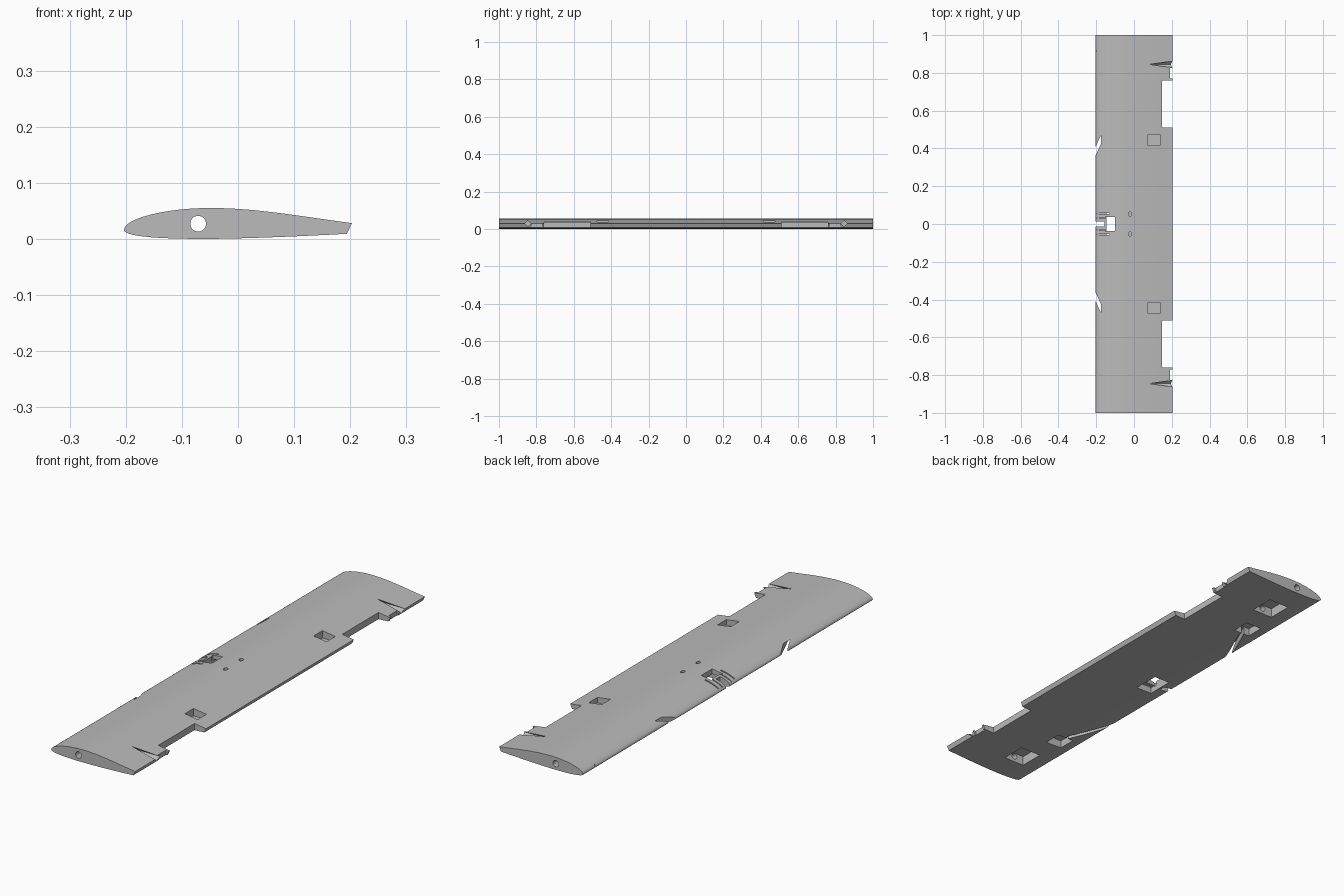
import bpy, bmesh, math
from mathutils import Vector, Matrix
from mathutils.geometry import interpolate_bezier

cube = bpy.data.objects.get("Cube")
if cube:
    bpy.data.objects.remove(cube, do_unlink=True)

grey = bpy.data.materials.new("light_grey")
grey.use_nodes = True
grey.diffuse_color = (0.5, 0.5, 0.5, 1)
grey.node_tree.nodes["Principled BSDF"].inputs["Base Color"].default_value = (0.5, 0.5, 0.5, 1)


def new_object(name, bm):
    bmesh.ops.recalc_face_normals(bm, faces=bm.faces)
    mesh = bpy.data.meshes.new(name)
    bm.to_mesh(mesh)
    bm.free()
    mesh.materials.append(grey)
    obj = bpy.data.objects.new(name, mesh)
    bpy.context.collection.objects.link(obj)
    return obj


def prism(name, points, offset):
    """Extrude a closed outline of 3D points along an offset."""
    bm = bmesh.new()
    face = bm.faces.new([bm.verts.new(p) for p in points])
    out = bmesh.ops.extrude_face_region(bm, geom=[face])
    moved = [v for v in out["geom"] if isinstance(v, bmesh.types.BMVert)]
    bmesh.ops.translate(bm, verts=moved, vec=offset)
    return new_object(name, bm)


def box(name, x0, x1, y0, y1, z0, z1):
    outline = [(x0, y0, z0), (x1, y0, z0), (x1, y1, z0), (x0, y1, z0)]
    return prism(name, outline, (0, 0, z1 - z0))


def rod(name, centre, radius, length, axis, sides=32):
    bm = bmesh.new()
    turn = Vector((0, 0, 1)).rotation_difference(Vector(axis)).to_matrix().to_4x4()
    bmesh.ops.create_cone(bm, cap_ends=True, segments=sides, radius1=radius, radius2=radius,
                          depth=length, matrix=Matrix.Translation(centre) @ turn)
    return new_object(name, bm)


# Wing panel: aerofoil section swept along the span
sections = [
    [(-.203, .016), (-.203, .036), (-.13, .055), (-.05, .055)],
    [(-.05, .055), (.03, .055), (.1, .042), (.203, .028)],
    [(.194, .009), (.1, .004), (0, 0), (-.06, 0)],
    [(-.06, 0), (-.13, 0), (-.203, .003), (-.203, .016)],
]
outline = []
for a, b, c, d in sections:
    for p in interpolate_bezier(*[Vector((q[0], -1, q[1])) for q in (a, b, c, d)], 20):
        if not outline or (p - outline[-1]).length > 1e-5:
            outline.append(p)
outline.pop()
wing = prism("wing_panel", outline, (0, 2, 0))

# Spar tube bore and leading-edge pin hole
cutters = [
    rod("spar_bore", (-.071, 0, .027), .014, 2.2, (0, 1, 0)),
    rod("pin_hole", (-.2, .915, .02), .004, .02, (1, 0, 0), 12),
]

# Central mount: through window, front slot and underside recess
cutters += [
    box("mount_window", -.145, -.1, -.038, .038, -.1, .1),
    box("mount_slot", -.25, -.155, -.014, .014, -.1, .1),
    box("mount_recess", -.145, -.066, -.06, .06, -.1, .03),
]

for s in (-1, 1):
    def span_box(name, x0, x1, y0, y1, z0, z1):
        lo, hi = sorted((s * y0, s * y1))
        return box(name, x0, x1, lo, hi, z0, z1)

    cutters += [
        # Trailing-edge cut-outs
        span_box("flap_notch", .147, .3, .51, .76, -.1, .1),
        span_box("hinge_notch", .19, .3, .77, .825, -.1, .1),
        # Square bay open at the top
        span_box("top_bay", .075, .138, .415, .475, .014, .1),
        # Underside bays
        span_box("outer_bay", -.12, -.02, .77, .88, -.1, .042),
        span_box("inner_bay", -.15, -.07, .585, .665, -.1, .036),
        # Thin grooves beside the central mount
        span_box("mount_groove", -.195, -.13, .052, .058, .025, .1),
        span_box("mount_groove_inner", -.198, -.15, .028, .033, .025, .1),
        span_box("mount_groove_end", -.15, -.144, .028, .04, .025, .1),
        # Screw holes
        rod("screw_hole", (-.022, s * .053, .05), .012, .05, (0, 0, 1), 16),
        # Diamond pushrod channel
        rod("pushrod_channel", (.1, s * .845, .028), .017, .25, (1, 0, 0), 4),
        # Slanted slot from the inner bay out through the leading edge
        prism("slanted_slot",
              [(-.235, s * .294, -.1), (-.235, s * .34, -.1),
               (-.11, s * .61, -.1), (-.11, s * .564, -.1)], (0, 0, .137)),
    ]
    for v in cutters[-3].data.vertices:
        v.co.x = -.022 + (v.co.x + .022) * .7

# Cut every opening out of the wing
bpy.context.view_layer.objects.active = wing
for cutter in cutters:
    cutter.hide_render = True
    mod = wing.modifiers.new(cutter.name, "BOOLEAN")
    mod.operation, mod.solver, mod.object = "DIFFERENCE", "EXACT", cutter
    bpy.ops.object.modifier_apply(modifier=mod.name)
    bpy.data.objects.remove(cutter, do_unlink=True)

bpy.ops.object.select_all(action="DESELECT")
wing.select_set(True)
bpy.ops.object.shade_smooth_by_angle(angle=math.radians(25))
